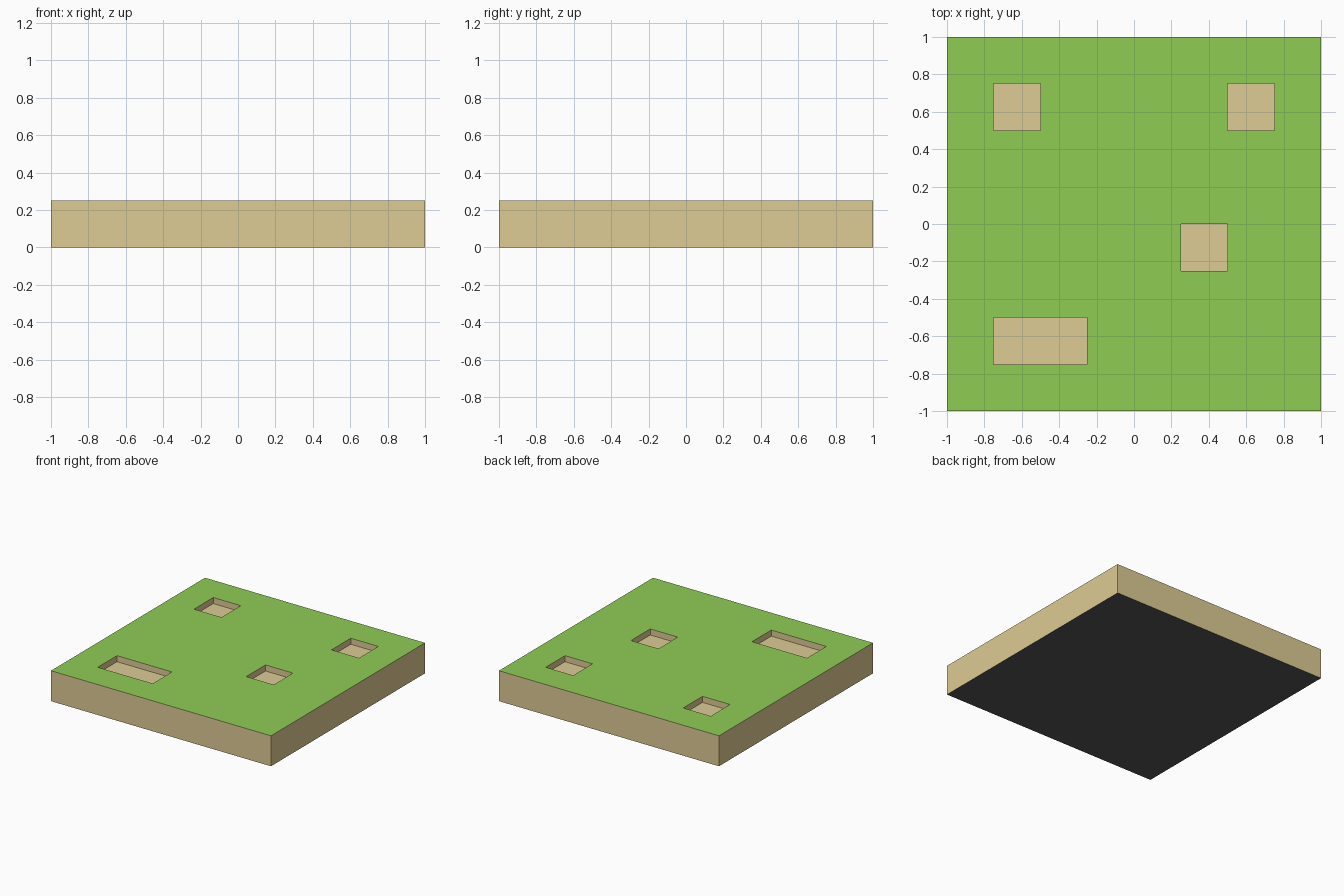
import bpy, bmesh

if "Cube" in bpy.data.objects:
    bpy.data.objects.remove(bpy.data.objects["Cube"])

HEIGHT, PIT_DEPTH = 0.25, 0.05
# Pit extents: x min, x max, y min, y max
PITS = [(-0.75, -0.5, 0.5, 0.75), (0.5, 0.75, 0.5, 0.75),
        (0.25, 0.5, -0.25, 0.0), (-0.75, -0.25, -0.75, -0.5)]


def material(name, rgb):
    """Material from 8-bit sRGB values."""
    def linear(c):
        c /= 255
        return c / 12.92 if c <= 0.04045 else ((c + 0.055) / 1.055) ** 2.4
    mat = bpy.data.materials.new(name)
    mat.diffuse_color = (*[linear(c) for c in rgb], 1)
    mat.use_nodes = True
    mat.node_tree.nodes["Principled BSDF"].inputs["Base Color"].default_value = mat.diffuse_color
    return mat


def in_pit(p):
    return any(x0 < p.x < x1 and y0 < p.y < y1 for x0, x1, y0, y1 in PITS)


# Top surface: 8 x 8 cells of 0.25
bm = bmesh.new()
bmesh.ops.create_grid(bm, x_segments=8, y_segments=8, size=1)
for v in bm.verts:
    v.co.z = HEIGHT

# Outer walls and underside
rim = [e for e in bm.edges if e.is_boundary]
skirt = bmesh.ops.extrude_edge_only(bm, edges=rim)["geom"]
for v in skirt:
    if isinstance(v, bmesh.types.BMVert):
        v.co.z = 0
bmesh.ops.edgeloop_fill(bm, edges=[e for e in bm.edges if e.is_boundary])

# Sunken pits
cells = [f for f in bm.faces
         if f.calc_center_median().z > HEIGHT - 0.01 and in_pit(f.calc_center_median())]
floor = bmesh.ops.extrude_face_region(bm, geom=cells)["geom"]
for v in floor:
    if isinstance(v, bmesh.types.BMVert):
        v.co.z = HEIGHT - PIT_DEPTH
leftover = [f for f in cells if f.is_valid
            and f.calc_center_median().z > HEIGHT - 0.01]
if leftover:
    bmesh.ops.delete(bm, geom=leftover, context='FACES')

# Grass on top, soil on walls and pits, dark underside
bmesh.ops.recalc_face_normals(bm, faces=bm.faces)
bm.normal_update()
for f in bm.faces:
    z = f.calc_center_median().z
    if z > HEIGHT - 0.001:
        f.material_index = 0
    elif z < 0.001:
        f.material_index = 2
    else:
        f.material_index = 1

mesh = bpy.data.meshes.new("ground_tile")
bm.to_mesh(mesh)
bm.free()
for mat in (material("grass", (143, 205, 84)), material("soil", (222, 204, 149)),
            material("underside", (85, 85, 85))):
    mesh.materials.append(mat)
tile = bpy.data.objects.new("ground_tile", mesh)
bpy.context.collection.objects.link(tile)
